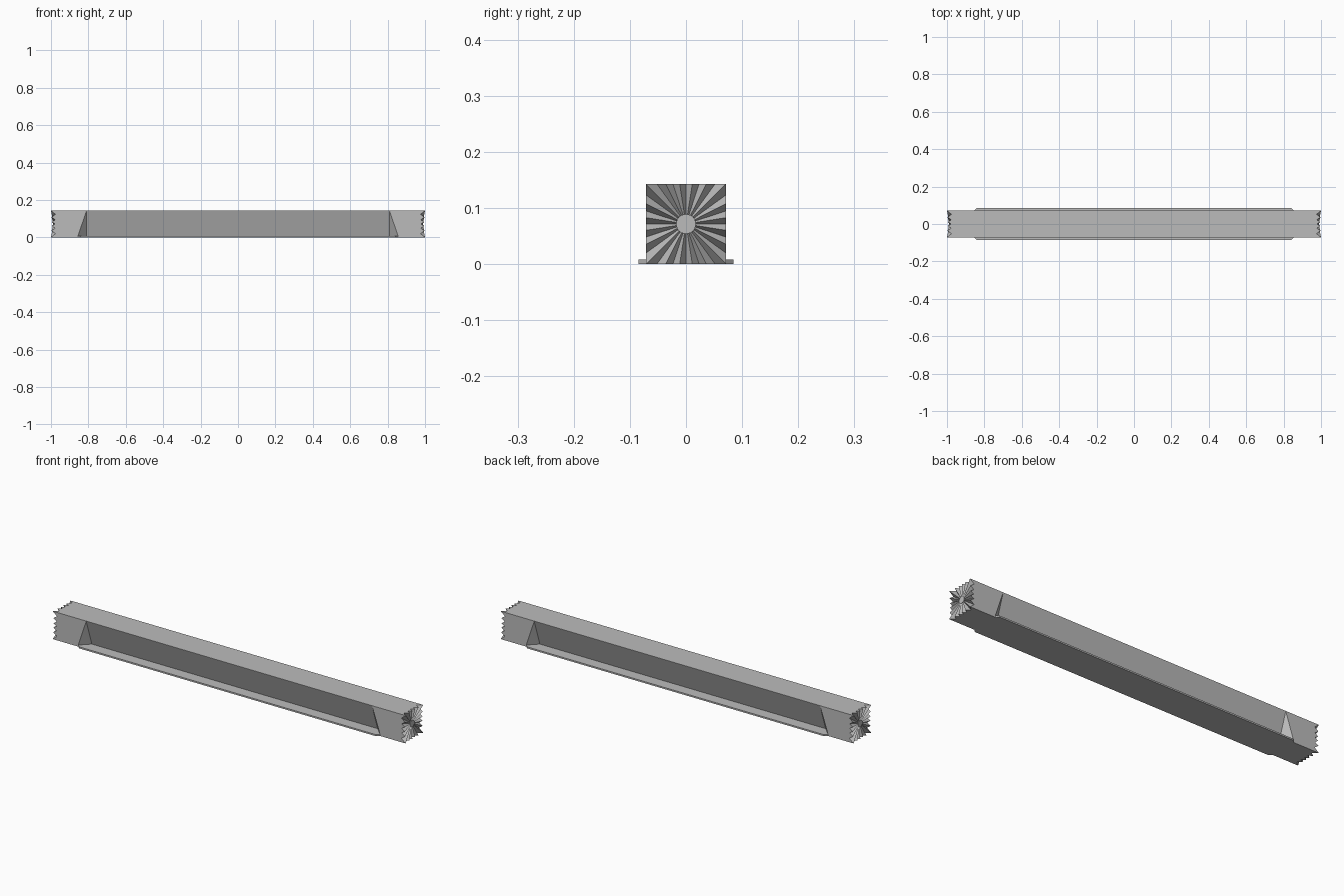
import bpy, bmesh, math
from mathutils import Vector

cube = bpy.data.objects.get("Cube")
if cube:
    bpy.data.objects.remove(cube)

H = 0.0715        # half the square section
LEDGE = 0.008     # thickness of the bottom lip
APEX = 0.985      # x of the centre of each toothed end
FACETS = 40       # two facets per tooth

steel = bpy.data.materials.new("grey_steel")
steel.use_nodes = True
GREY = (0.5, 0.5, 0.5, 1)
steel.diffuse_color = GREY
steel.node_tree.nodes["Principled BSDF"].inputs["Base Color"].default_value = GREY


def add_object(name, bm):
    bmesh.ops.recalc_face_normals(bm, faces=bm.faces)
    mesh = bpy.data.meshes.new(name)
    bm.to_mesh(mesh)
    bm.free()
    mesh.materials.append(steel)
    obj = bpy.data.objects.new(name, mesh)
    bpy.context.collection.objects.link(obj)
    return obj


def hull(name, points):
    bm = bmesh.new()
    for p in points:
        bm.verts.new(p)
    bmesh.ops.convex_hull(bm, input=bm.verts)
    bmesh.ops.dissolve_limit(bm, angle_limit=0.001, verts=bm.verts, edges=bm.edges)
    return add_object(name, bm)


# Square bar with radial teeth at both ends
bm = bmesh.new()
rims = []
for side in (-1, 1):
    rim = []
    for i in range(FACETS):
        a = 2 * math.pi * i / FACETS
        reach = H / max(abs(math.cos(a)), abs(math.sin(a)))
        slope = 0.15 if i % 2 else -0.1
        rim.append(bm.verts.new((side * (APEX + slope * reach),
                                 reach * math.cos(a), H + reach * math.sin(a))))
    centre = bm.verts.new((side * APEX, 0, H))
    for i in range(FACETS):
        bm.faces.new((centre, rim[i], rim[(i + 1) % FACETS]))
    rims.append(rim)
for i in range(FACETS):
    j = (i + 1) % FACETS
    bm.faces.new((rims[0][i], rims[0][j], rims[1][j], rims[1][i]))
bmesh.ops.dissolve_limit(bm, angle_limit=0.001, verts=bm.verts, edges=bm.edges)
bar = add_object("bar", bm)

# Undercut recess and bottom lip on the front and back
for y, label in ((-1, "front"), (1, "back")):
    recess = [(0.81, 0.0717, 0.1425), (0.81, 0.0265, LEDGE),
              (0.884, 0.1, LEDGE), (0.839, 0.1, 0.1425)]
    cutter = hull(label + "_recess_cutter",
                  [(s * px, y * py, pz) for s in (-1, 1) for px, py, pz in recess])
    cutter.hide_render = True
    cutter.hide_set(True)
    cutter.display_type = 'WIRE'
    cut = bar.modifiers.new(label + "_recess", 'BOOLEAN')
    cut.operation = 'DIFFERENCE'
    cut.solver = 'EXACT'
    cut.object = cutter

    hull(label + "_lip", [(s * px, y * py, z) for s in (-1, 1) for z in (0, LEDGE)
                          for px, py in ((0.855, H), (0.841, 0.085))])

# Round hub in the middle of each toothed end
for side, label in ((1, "left"), (-1, "right")):
    bm = bmesh.new()
    bmesh.ops.create_cone(bm, cap_ends=True, segments=32, radius1=0.0175,
                          radius2=0.0175, depth=0.02)
    for v in bm.verts:
        v.co = Vector((side * (APEX - 0.007) + v.co.z, v.co.x, H + v.co.y))
    add_object(label + "_hub", bm)
